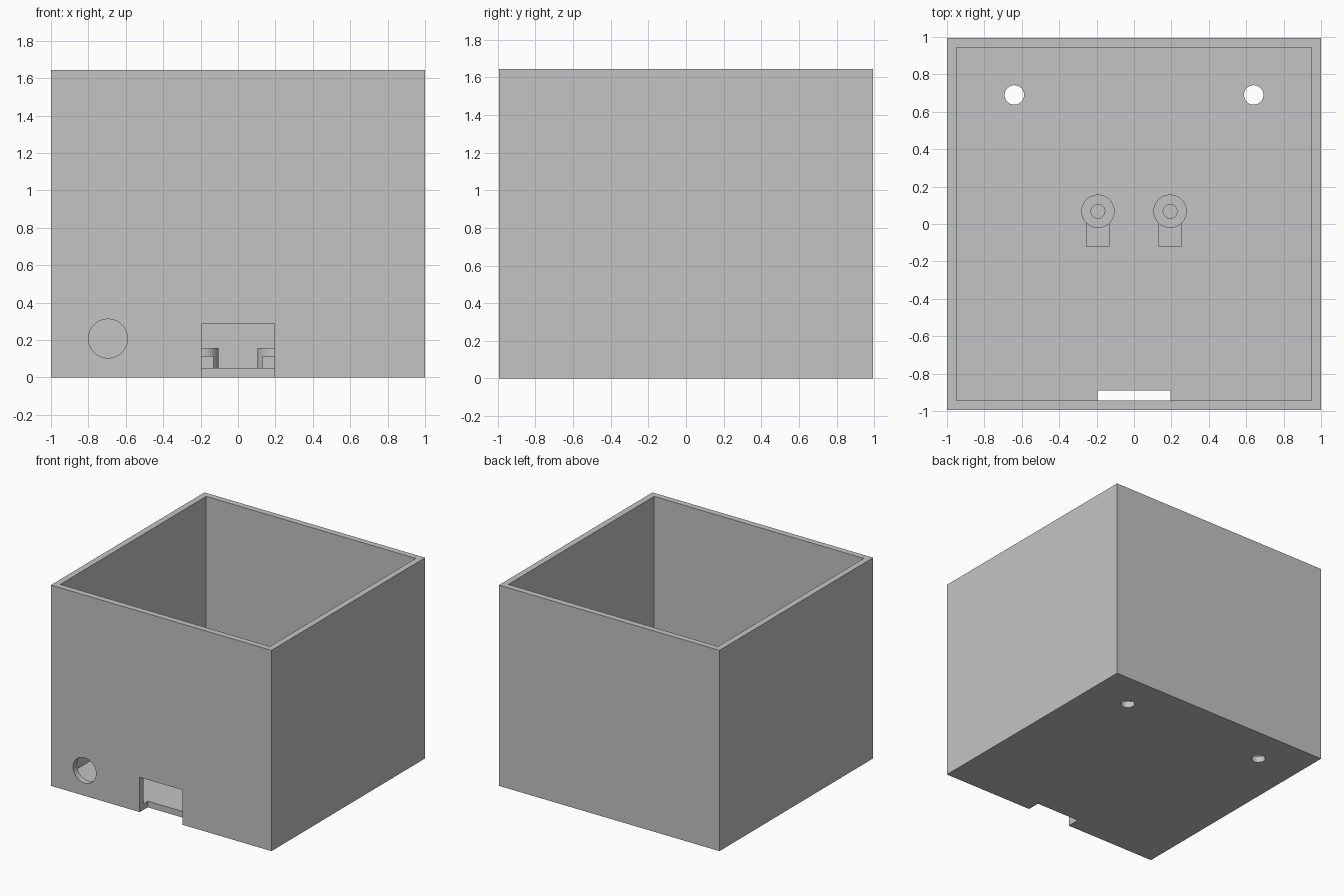
import bpy
import math

if "Cube" in bpy.data.objects:
    bpy.data.objects.remove(bpy.data.objects["Cube"], do_unlink=True)

grey = bpy.data.materials.new("plain_grey")
grey.use_nodes = True
grey.diffuse_color = (0.55, 0.55, 0.55, 1)
grey.node_tree.nodes["Principled BSDF"].inputs["Base Color"].default_value = grey.diffuse_color

HALF_X, HALF_Y, HEIGHT = 1.0, 0.994, 1.645
WALL = FLOOR = 0.05


def box(name, low, high):
    middle = [(a + b) / 2 for a, b in zip(low, high)]
    bpy.ops.mesh.primitive_cube_add(size=1, location=middle)
    obj = bpy.context.object
    obj.name = name
    obj.scale = [b - a for a, b in zip(low, high)]
    bpy.ops.object.transform_apply(location=True, rotation=True, scale=True)
    obj.data.materials.append(grey)
    return obj


def cylinder(name, radius, depth, centre, tilt=0):
    bpy.ops.mesh.primitive_cylinder_add(vertices=64, radius=radius, depth=depth,
                                        location=centre, rotation=(tilt, 0, 0))
    obj = bpy.context.object
    obj.name = name
    bpy.ops.object.transform_apply(location=True, rotation=True, scale=True)
    obj.data.materials.append(grey)
    return obj


def combine(target, tool, operation="DIFFERENCE"):
    mod = target.modifiers.new(operation.title(), "BOOLEAN")
    mod.operation = operation
    mod.solver = "EXACT"
    mod.object = tool
    bpy.context.view_layer.objects.active = target
    bpy.ops.object.modifier_apply(modifier=mod.name)
    bpy.data.objects.remove(tool, do_unlink=True)


def smooth(obj):
    bpy.ops.object.select_all(action="DESELECT")
    obj.select_set(True)
    bpy.context.view_layer.objects.active = obj
    bpy.ops.object.shade_smooth_by_angle(angle=math.radians(30))


# Open-topped case
case = box("case", (-HALF_X, -HALF_Y, 0), (HALF_X, HALF_Y, HEIGHT))
combine(case, box("cavity", (WALL - HALF_X, WALL - HALF_Y, FLOOR),
                  (HALF_X - WALL, HALF_Y - WALL, HEIGHT + 1)))

# Notch through the front wall and the edge of the floor
combine(case, box("front_notch", (-0.195, -1.2, -0.1), (0.195, -0.89, 0.285)))

# Round cable hole in the front wall
combine(case, cylinder("cable_hole", 0.104, 0.3, (-0.695, -HALF_Y, 0.208), math.pi / 2))

# Mounting holes in the floor
for side in (-1, 1):
    combine(case, cylinder("floor_hole", 0.052, 0.3, (side * 0.64, 0.69, 0)))
smooth(case)

# Hollow posts, each with a low block in front
POST_X, POST_Y, POST_TOP = 0.193, 0.068, 0.157
SUNK = FLOOR - 0.01
for side, label in ((-1, "right"), (1, "left")):
    x = side * POST_X
    post = cylinder(label + "_post", 0.089, POST_TOP - SUNK, (x, POST_Y, (POST_TOP + SUNK) / 2))
    combine(post, box("block", (x - 0.063, -0.121, SUNK), (x + 0.063, POST_Y, 0.115)), "UNION")
    combine(post, cylinder("bore", 0.037, 0.3, (x, POST_Y, FLOOR + 0.15)))
    smooth(post)
